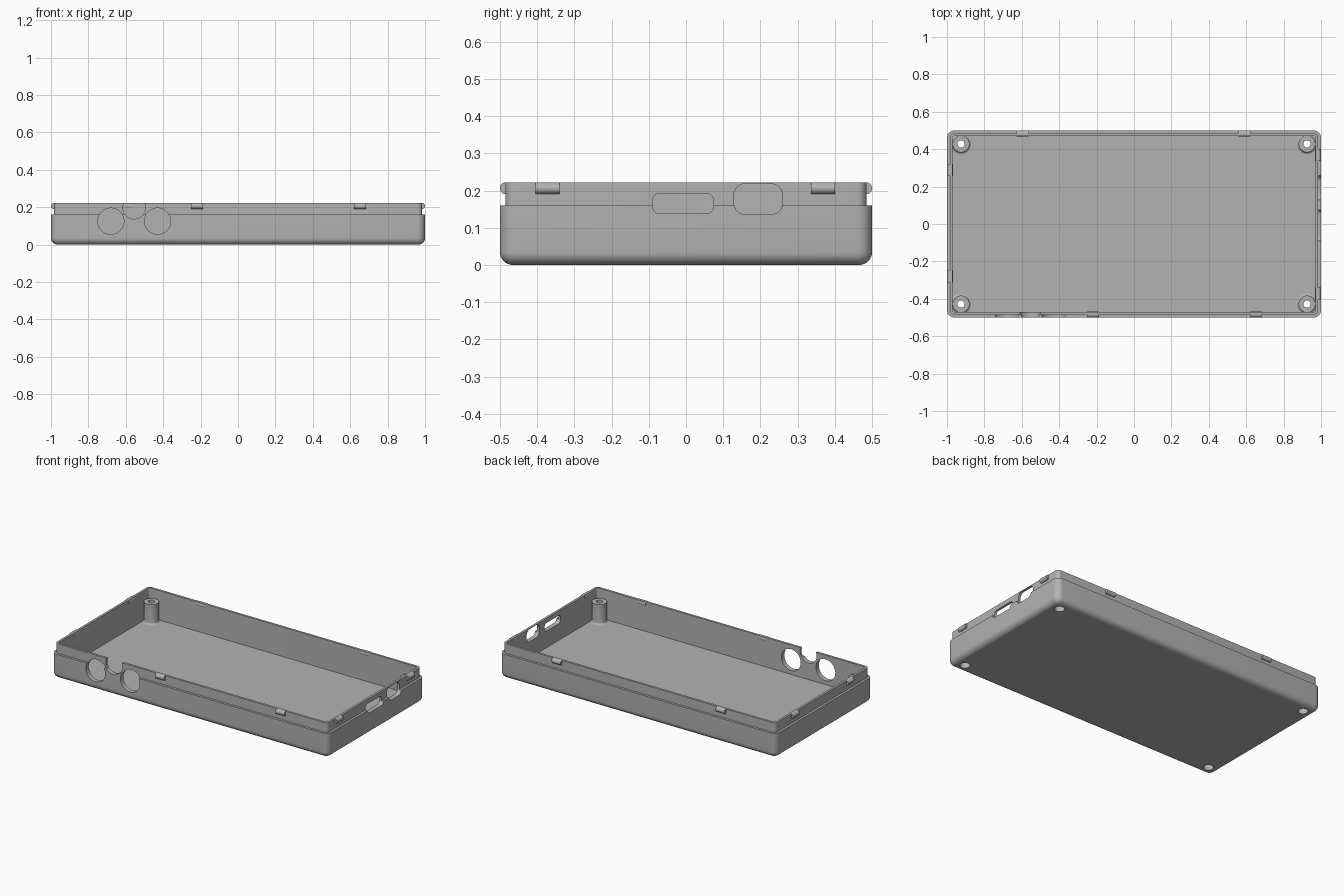
import bpy, bmesh, math
from mathutils import Matrix

if "Cube" in bpy.data.objects:
    bpy.data.objects.remove(bpy.data.objects["Cube"])

HX, HY, TOP, RIM, FLOOR = 1.0, 0.5, 0.222, 0.16, 0.03
WALL, LIP, EDGE = 0.03, 0.015, 0.035

grey = bpy.data.materials.new("case_grey")
grey.diffuse_color = (0.45, 0.45, 0.45, 1)
grey.use_nodes = True
grey.node_tree.nodes["Principled BSDF"].inputs["Base Color"].default_value = grey.diffuse_color


def make(name, bm):
    bmesh.ops.recalc_face_normals(bm, faces=bm.faces)
    me = bpy.data.meshes.new(name)
    bm.to_mesh(me)
    bm.free()
    ob = bpy.data.objects.new(name, me)
    bpy.context.collection.objects.link(ob)
    me.materials.append(grey)
    return ob


def rounded(hx, hy, r, seg=8):
    pts = []
    for k, (sx, sy) in enumerate([(1, 1), (-1, 1), (-1, -1), (1, -1)]):
        for i in range(seg + 1):
            a = math.pi / 2 * (k + i / seg)
            pts.append((sx * (hx - r) + r * math.cos(a), sy * (hy - r) + r * math.sin(a)))
    return pts


def bridge(bm, a, b):
    n = len(a)
    for i in range(n):
        bm.faces.new((a[i], a[(i + 1) % n], b[(i + 1) % n], b[i]))


def smooth(ob):
    bpy.ops.object.select_all(action='DESELECT')
    bpy.context.view_layer.objects.active = ob
    ob.select_set(True)
    bpy.ops.object.shade_smooth_by_angle(angle=math.radians(30))


def prism(name, outline, depth, matrix):
    bm = bmesh.new()
    rings = [[bm.verts.new((x, y, z)) for x, y in outline] for z in (-depth / 2, depth / 2)]
    bridge(bm, *rings)
    for r in rings:
        bm.faces.new(r)
    bm.transform(matrix)
    return make(name, bm)


def circle(r, n=48):
    return [(r * math.cos(2 * math.pi * i / n), r * math.sin(2 * math.pi * i / n)) for i in range(n)]


# Tray: rounded bottom edge, outer wall, stepped lip, inner wall and floor
profile = [(EDGE * (1 - math.sin(a)), EDGE * (1 - math.cos(a)))
           for a in (math.pi / 2 * i / 8 for i in range(9))]
profile += [(0, RIM), (LIP, RIM), (LIP, TOP), (WALL, TOP), (WALL, FLOOR)]
bm = bmesh.new()
rings = []
for inset, z in profile:
    pts = rounded(HX - inset, HY - inset, max(0.04 - inset, 0.005))
    rings.append([bm.verts.new((x, y, z)) for x, y in pts])
for a, b in zip(rings, rings[1:]):
    bridge(bm, a, b)
bm.faces.new(rings[0])
bm.faces.new(rings[-1])
tray = make("tray", bm)

# Openings: round ports in front, rounded slots on the right, screw holes below
TO_Y = Matrix.Rotation(math.pi / 2, 4, 'X')
TO_X = Matrix.Rotation(math.pi / 2, 4, 'Z') @ TO_Y
cutters = []
for x, z, r in [(-0.68, 0.125, 0.07), (-0.43, 0.125, 0.07), (-0.555, 0.197, 0.06)]:
    cutters.append(prism("port_cutter", circle(r), 0.1, Matrix.Translation((x, -HY, z)) @ TO_Y))
for y, z, hw, hh, r in [(-0.008, 0.165, 0.082, 0.027, 0.02), (0.194, 0.177, 0.065, 0.041, 0.03)]:
    cutters.append(prism("slot_cutter", rounded(hw, hh, r), 0.1,
                         Matrix.Translation((HX, y, z)) @ TO_X))
POSTS = [(sx * 0.925, sy * 0.428) for sx in (-1, 1) for sy in (-1, 1)]
for x, y in POSTS:
    cutters.append(prism("screw_cutter", circle(0.03), 0.1, Matrix.Translation((x, y, 0))))

bpy.context.view_layer.objects.active = tray
for c in cutters:
    m = tray.modifiers.new("cut", 'BOOLEAN')
    m.operation, m.solver, m.object = 'DIFFERENCE', 'EXACT', c
    bpy.ops.object.modifier_apply(modifier=m.name)
    bpy.data.objects.remove(c)
smooth(tray)

# Screw posts: fillet at the base, narrow bore above a wide one
lathe = [(0.03, FLOOR - 0.004), (0.057, FLOOR - 0.004)]
lathe += [(0.057 - 0.012 * math.sin(a), FLOOR + 0.012 * (1 - math.cos(a)))
          for a in (math.pi / 2 * i / 5 for i in range(6))]
lathe += [(0.045, 0.16), (0.019, 0.16), (0.019, 0.11), (0.03, 0.11)]
for px, py in POSTS:
    bm = bmesh.new()
    rings = [[bm.verts.new((px + x, py + y, z)) for x, y in circle(r)] for r, z in lathe]
    for a, b in zip(rings, rings[1:] + rings[:1]):
        bridge(bm, a, b)
    smooth(make("screw_post", bm))

# Snap clips: short round bars set into the lip
for x, y in [(-0.218, -1), (0.652, -1), (-0.595, 1), (0.59, 1)]:
    mat = Matrix.Translation((x, y * (HY - 0.016), TOP - 0.016)) @ TO_X
    smooth(prism("snap_clip", circle(0.016, 24), 0.064, mat))
for x, y in [(1, -0.372), (1, 0.368), (-1, -0.28), (-1, 0.288)]:
    mat = Matrix.Translation((x * (HX - 0.016), y, TOP - 0.016)) @ TO_Y
    smooth(prism("snap_clip", circle(0.016, 24), 0.064, mat))
